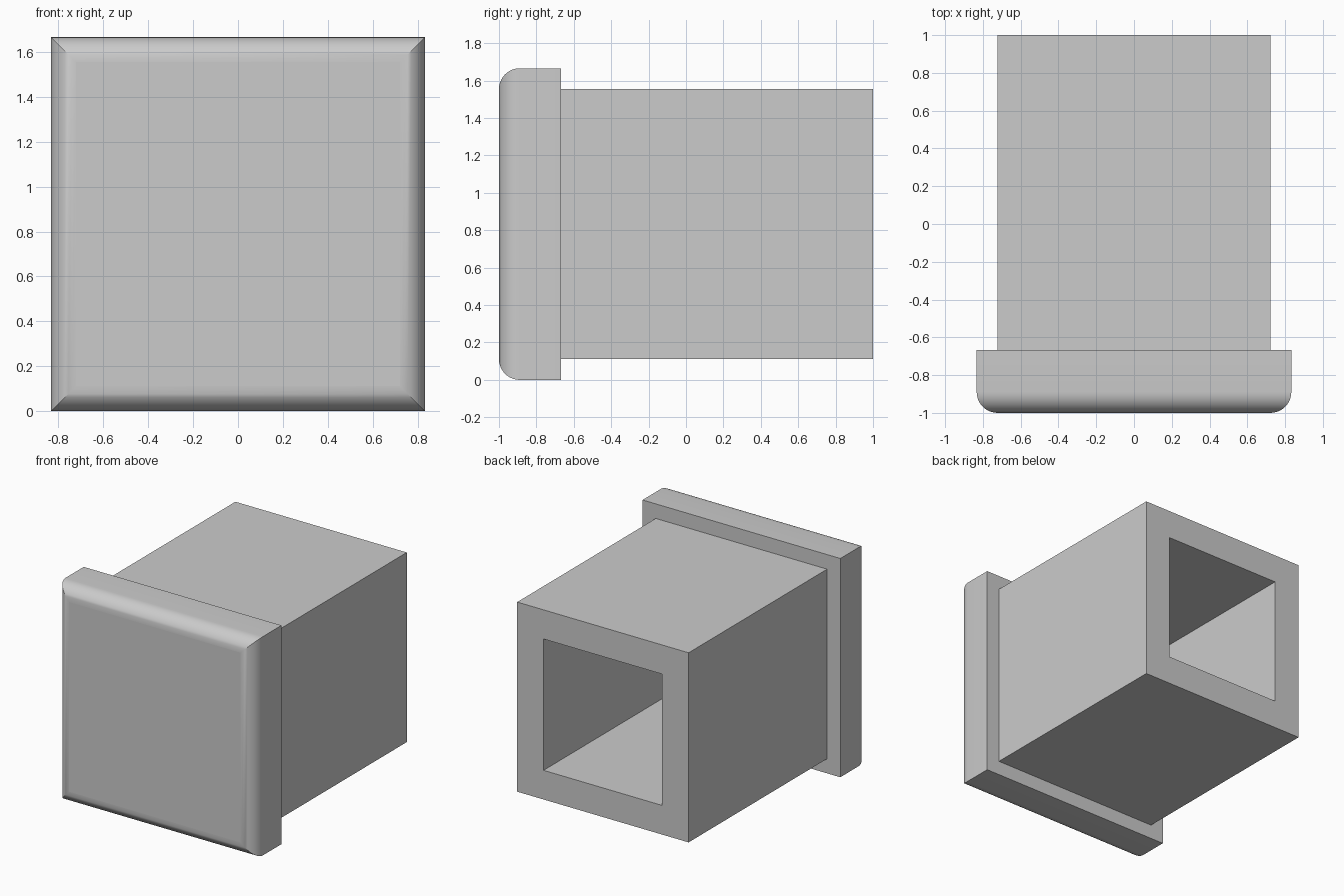
import bpy
import bmesh
import math

cube = bpy.data.objects.get("Cube")
if cube:
    bpy.data.objects.remove(cube, do_unlink=True)

# Plain plastic
grey = bpy.data.materials.new("light_grey_plastic")
grey.use_nodes = True
colour = (0.6, 0.6, 0.6, 1)
grey.diffuse_color = colour
grey.node_tree.nodes["Principled BSDF"].inputs["Base Color"].default_value = colour

CAP = 0.833        # half width of the cap, also the height of the axis
BODY = 0.722       # half width of the stem
HOLE = 0.5         # half width of the recess
FRONT, SEAT, BACK = -1.0, -0.667, 1.0
RADIUS = 0.111
STEPS = 10


def square_loft(name, profile, close_first=False, close_last=False):
    """Loft square rings through (half_width, y) pairs along the y axis."""
    bm = bmesh.new()
    corners = [(-1, -1), (1, -1), (1, 1), (-1, 1)]
    rings = [[bm.verts.new((sx * h, y, CAP + sz * h)) for sx, sz in corners]
             for h, y in profile]
    for a, b in zip(rings, rings[1:]):
        for i in range(4):
            j = (i + 1) % 4
            bm.faces.new((a[i], a[j], b[j], b[i]))
    if close_first:
        bm.faces.new(rings[0])
    if close_last:
        bm.faces.new(rings[-1][::-1])
    mesh = bpy.data.meshes.new(name)
    bm.to_mesh(mesh)
    bm.free()
    mesh.materials.append(grey)
    obj = bpy.data.objects.new(name, mesh)
    bpy.context.collection.objects.link(obj)
    bpy.ops.object.select_all(action="DESELECT")
    obj.select_set(True)
    bpy.context.view_layer.objects.active = obj
    bpy.ops.object.shade_smooth_by_angle(angle=math.radians(30))
    return obj


# Cap with rounded, mitred front edges
arc = []
for i in range(STEPS + 1):
    t = math.pi / 2 * i / STEPS
    arc.append((CAP - RADIUS + RADIUS * math.sin(t),
                FRONT + RADIUS - RADIUS * math.cos(t)))
square_loft("cap", arc + [(CAP, SEAT)], close_first=True, close_last=True)

# Hollow square stem, open at the back, its recess ending at the cap
square_loft("hollow_stem", [(BODY, SEAT), (BODY, BACK), (HOLE, BACK), (HOLE, SEAT)])
